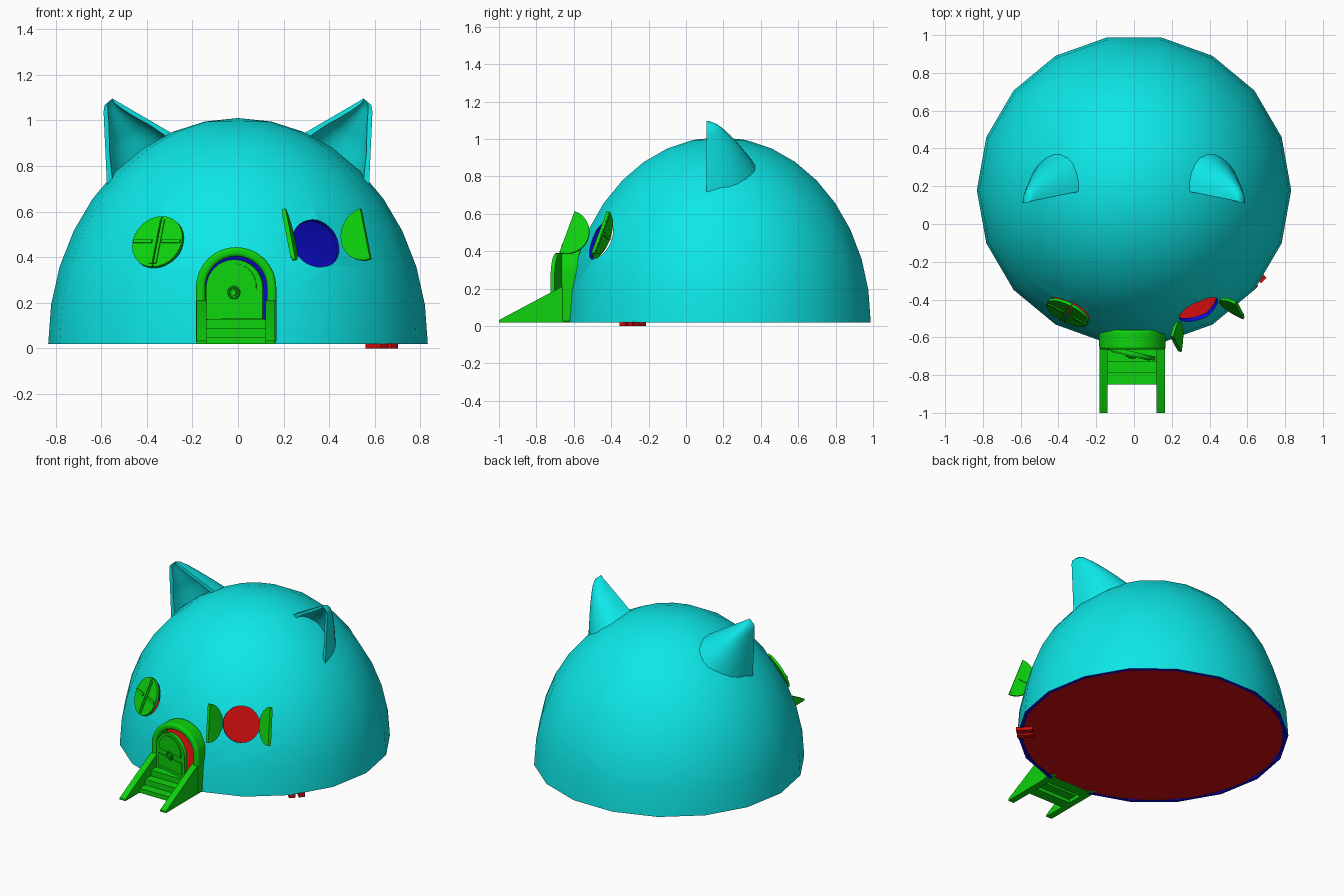
import bpy, bmesh
from math import sin, cos, pi, radians, sqrt
from mathutils import Matrix, Vector

if "Cube" in bpy.data.objects:
    bpy.data.objects.remove(bpy.data.objects["Cube"], do_unlink=True)


def material(name, rgb):
    m = bpy.data.materials.new(name)
    m.use_nodes = True
    m.diffuse_color = (*rgb, 1)
    m.node_tree.nodes["Principled BSDF"].inputs["Base Color"].default_value = (*rgb, 1)
    return m


CYAN = material("cyan shell", (0.004, 0.8, 0.8))
GREEN = material("green woodwork", (0.004, 0.65, 0.004))
BLUE = material("blue lining", (0.004, 0.004, 0.7))
RED = material("red floor", (0.65, 0.004, 0.004))


def make(name, bm, mats, matrix=Matrix(), angle=35):
    bmesh.ops.recalc_face_normals(bm, faces=bm.faces)
    mesh = bpy.data.meshes.new(name)
    bm.to_mesh(mesh)
    bm.free()
    mesh.transform(matrix)
    ob = bpy.data.objects.new(name, mesh)
    bpy.context.collection.objects.link(ob)
    for m in mats:
        mesh.materials.append(m)
    smooth(ob, angle)
    return ob


def smooth(ob, angle=35):
    bpy.ops.object.select_all(action='DESELECT')
    ob.select_set(True)
    bpy.context.view_layer.objects.active = ob
    bpy.ops.object.shade_smooth_by_angle(angle=radians(angle))


def prism(name, outline, z0, z1, mat, matrix=Matrix()):
    """Extrude a flat outline along its local z axis."""
    bm = bmesh.new()
    face = bm.faces.new([bm.verts.new((x, y, z0)) for x, y in outline])
    new = bmesh.ops.extrude_face_region(bm, geom=[face])["geom"]
    verts = [g for g in new if isinstance(g, bmesh.types.BMVert)]
    bmesh.ops.translate(bm, verts=verts, vec=(0, 0, z1 - z0))
    return make(name, bm, [mat], matrix)


def rect(x0, x1, y0, y1):
    return [(x0, y0), (x1, y0), (x1, y1), (x0, y1)]


def circle(r, n=32):
    return [(r * cos(2 * pi * i / n), r * sin(2 * pi * i / n)) for i in range(n)]


def arch(hw, base, spring, n=16):
    top = [(-hw * cos(pi * i / n), spring + hw * sin(pi * i / n)) for i in range(n + 1)]
    return [(-hw, base)] + top + [(hw, base)]


def move(x, y, z):
    return Matrix.Translation((x, y, z))


# Local frames: outlines facing the front, and side profiles (y, z)
FRONT = Matrix.Rotation(pi / 2, 4, 'X')
SIDE = Matrix(((0, 0, 1, 0), (1, 0, 0, 0), (0, 1, 0, 0), (0, 0, 0, 1)))
DOOR_X, CY, BASE, RX, RY, H = -0.008, 0.179, 0.02, 0.832, 0.821, 0.99

# Dome shell with a blue lining
bm = bmesh.new()
bmesh.ops.create_uvsphere(bm, u_segments=18, v_segments=18, radius=1)
bmesh.ops.delete(bm, geom=[v for v in bm.verts if v.co.z < -0.01], context='VERTS')
bmesh.ops.rotate(bm, verts=bm.verts, matrix=Matrix.Rotation(radians(10), 3, 'Z'))
bmesh.ops.scale(bm, verts=bm.verts, vec=(RX, RY, H))
dome = make("dome_shell", bm, [CYAN, BLUE], move(0, CY, BASE))
solid = dome.modifiers.new("Thickness", 'SOLIDIFY')
solid.thickness, solid.offset = 0.022, -1
solid.material_offset = solid.material_offset_rim = 1


# Window frames of reference, tangent to the dome
def window_frame(side):
    x, z = 0.35 * side, 0.465
    y = -RY * sqrt(1 - (x / RX) ** 2 - ((z - BASE) / H) ** 2)
    n = Vector((x / RX ** 2, y / RY ** 2, (z - BASE) / H ** 2)).normalized()
    u = Vector((0, 0, 1)).cross(n).normalized()
    m = Matrix((u, n.cross(u), n)).transposed().to_4x4()
    return move(x, y + CY, z) @ m


# Openings
cutters = [prism("window_cutter", circle(0.113), -0.1, 0.1, BLUE, window_frame(s)) for s in (-1, 1)]
cutters.append(prism("door_cutter", arch(0.145, -0.05, 0.265), 0.48, 0.8, BLUE,
                     move(DOOR_X, 0, 0) @ FRONT))
for c in cutters:
    c.hide_render = True
    cut = dome.modifiers.new("Opening", 'BOOLEAN')
    cut.object, cut.operation, cut.solver = c, 'DIFFERENCE', 'EXACT'
bpy.context.view_layer.objects.active = dome
for name in [m.name for m in dome.modifiers]:
    bpy.ops.object.modifier_apply(modifier=name)
for c in cutters:
    bpy.data.objects.remove(c, do_unlink=True)
smooth(dome)

# Floor and two small bars beneath it
ring = Matrix.Rotation(radians(10), 4, 'Z')
prism("floor", circle(1, 18), 0.021, 0.032, RED, move(0, CY, 0) @ Matrix.Diagonal((0.808, 0.8, 1, 1)) @ ring)
for i, off in enumerate((-0.03, 0.03)):
    prism(f"floor_bar_{i + 1}", rect(-0.05, 0.05, off - 0.02, off + 0.02), 0, 0.022, RED,
          move(0.63, -0.285, 0) @ Matrix.Rotation(-pi / 4, 4, 'Z'))


# Round shutters: closed on one window, swung open on the other
def shutter(name, frame, s, swing):
    r, gap, n = 0.12, 0.002, 14
    half = [(s * (r * cos(pi * i / n - pi / 2) - r + gap), r * sin(pi * i / n - pi / 2))
            for i in range(n + 1)]
    m = frame @ move(s * r, 0, 0.002) @ Matrix.Rotation(s * swing, 4, 'Y')
    prism(name, half, -0.008, 0.008, GREEN, m)
    prism(name + "_strap", rect(*sorted((-s * 0.095, -s * 0.005)), -0.008, 0.008), 0.008, 0.014, GREEN, m)
    prism(name + "_edge", rect(*sorted((-s * 0.117, -s * 0.103)), -0.105, 0.105), 0.008, 0.012, GREEN, m)


for side, tag, swing in ((-1, "right", 0), (1, "left", radians(127))):
    for s, part in ((-1, "a"), (1, "b")):
        shutter(f"{tag}_window_shutter_{part}", window_frame(side), s, swing)

# Arched door frame
front = move(DOOR_X, 0, 0) @ FRONT
frame = prism("door_frame", arch(0.176, BASE, 0.268) + arch(0.135, BASE, 0.268)[::-1], 0.56, 0.665, GREEN, front)
bev = frame.modifiers.new("Round", 'BEVEL')
bev.width, bev.segments, bev.limit_method = 0.014, 3, 'ANGLE'
bev.angle_limit = radians(50)

# Door leaf, standing ajar on its hinge
leaf = (move(DOOR_X - 0.128, -0.645, 0) @ Matrix.Rotation(radians(-13), 4, 'Z')
        @ move(0.128, 0, 0) @ FRONT)
prism("door_leaf", arch(0.128, 0.13, 0.262), 0, 0.022, GREEN, leaf)
prism("door_upper_panel", arch(0.1, 0.262, 0.272), 0.022, 0.028, GREEN, leaf)
prism("door_lower_panel", rect(-0.105, 0.105, 0.15, 0.228), 0.022, 0.028, GREEN, leaf)
prism("door_knob", circle(0.013, 16), 0.022, 0.04, GREEN, leaf @ move(0, 0.245, 0))
bpy.ops.mesh.primitive_torus_add(major_radius=0.024, minor_radius=0.005,
                                 major_segments=24, minor_segments=8)
knocker = bpy.context.object
knocker.name = "door_ring"
knocker.data.transform(leaf @ move(0, 0.245, 0.03))
knocker.data.materials.append(GREEN)
smooth(knocker)

# Steps with sloping side walls
for tag, x0 in (("right", -0.182), ("left", 0.12)):
    prism(f"{tag}_stair_wall", [(-1, BASE), (-0.62, BASE), (-0.62, 0.21), (-0.665, 0.21), (-1, 0.032)],
          x0, x0 + 0.043, GREEN, SIDE)
for i in range(3):
    y, top = -0.85 + 0.06 * i, 0.05 + 0.038 * i
    prism(f"step_{i + 1}", rect(y, y + 0.07, max(BASE, top - 0.045), top), -0.14, 0.122, GREEN, SIDE)
prism("door_sill", rect(-0.675, -0.6, BASE, 0.128), -0.14, 0.122, GREEN, SIDE)


# Ears: lofted crescents, hollow at the front and bulging behind
def ear(tag, side):
    bm = bmesh.new()
    steps, n, loops = 14, 12, []
    for k in range(steps + 1):
        t = k / steps
        round_tip = min(1, t / 0.1) ** 0.5
        inner = Vector((0.55, 0.12, 1.095)).lerp(Vector((0.25, 0.18, 0.92)), t)
        outer = Vector((0.552 + 0.04 * round_tip - 0.018 * t, 0.11, 1.095 - 0.395 * t))
        mid, half = (inner + outer) / 2, (outer - inner) / 2
        depth = 0.012 + 0.225 * t ** 0.65
        scale = 0.84 * min(1, t / 0.6) ** 0.3
        loop = []
        for s, d, order in ((1, depth, 1), (scale, depth * scale * 0.75, -1)):
            arc = [mid - half * s * cos(pi * i / n) + Vector((0, d * sin(pi * i / n), 0))
                   for i in range(n + 1)]
            loop += arc[::order]
        loops.append([bm.verts.new((v.x * side, v.y, v.z)) for v in loop])
    count = len(loops[0])
    for a, b in zip(loops, loops[1:]):
        for i in range(count):
            j = (i + 1) % count
            bm.faces.new((a[i], a[j], b[j], b[i]))
    for cap in (loops[0], loops[-1]):
        bm.faces.new(cap)
    bmesh.ops.remove_doubles(bm, verts=bm.verts, dist=0.0005)
    make(f"{tag}_ear", bm, [CYAN], angle=50)


ear("right", -1)
ear("left", 1)
